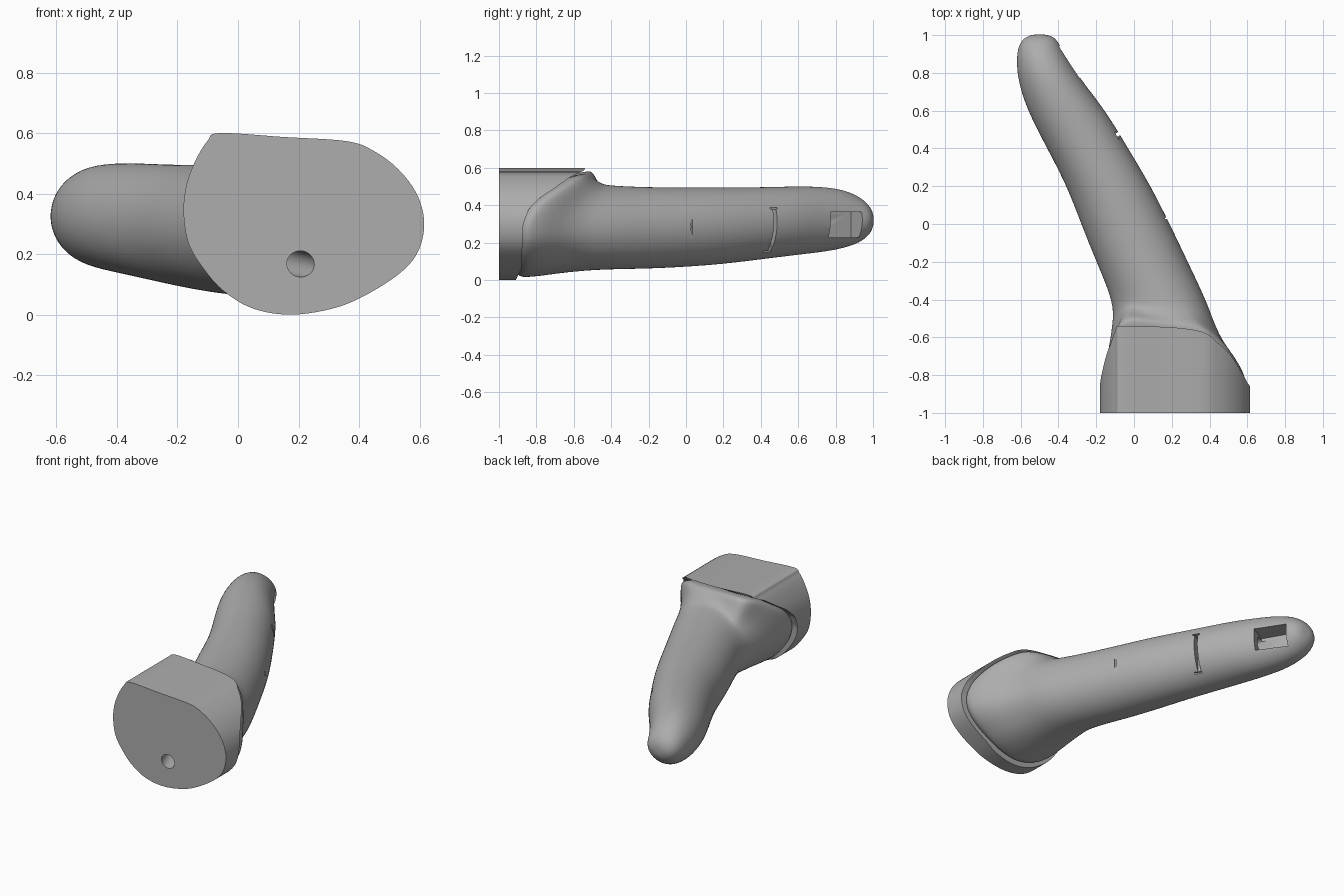
import bpy
import bmesh
import math
from mathutils import Vector, Matrix

cube = bpy.data.objects.get("Cube")
if cube:
    bpy.data.objects.remove(cube, do_unlink=True)

grey = bpy.data.materials.new("plain grey")
grey.use_nodes = True
COLOUR = (0.42, 0.42, 0.42, 1)
grey.diffuse_color = COLOUR
grey.node_tree.nodes["Principled BSDF"].inputs["Base Color"].default_value = COLOUR

# Outline of the base, counter-clockwise in x and z
OUTLINE = [(0.615, 0.31), (0.59, 0.40), (0.53, 0.48), (0.45, 0.54), (0.36, 0.573),
           (0.15, 0.587), (-0.06, 0.60), (-0.10, 0.575), (-0.14, 0.51), (-0.17, 0.43),
           (-0.18, 0.34), (-0.165, 0.24), (-0.12, 0.16), (-0.05, 0.08), (0.05, 0.02),
           (0.18, 0.0), (0.33, 0.025), (0.45, 0.08), (0.55, 0.15), (0.60, 0.22)]
CENTRE = Vector((0.215, 0.30))
# Height and depth of the sloping rim
RIM = [(0, -0.91), (0.06, -0.88), (0.30, -0.87), (0.38, -0.84), (0.44, -0.78),
       (0.50, -0.69), (0.55, -0.62), (0.585, -0.545), (0.60, -0.54)]
# Finger sections: y, left and right x, bottom and top z
SECTIONS = [(-0.42, -0.105, 0.39, 0.057, 0.505), (-0.2, -0.2, 0.285, 0.06, 0.496),
            (0, -0.28, 0.19, 0.07, 0.495), (0.2, -0.355, 0.09, 0.085, 0.495),
            (0.4, -0.46, -0.03, 0.11, 0.496), (0.6, -0.565, -0.15, 0.135, 0.502),
            (0.75, -0.612, -0.27, 0.152, 0.498), (0.85, -0.622, -0.335, 0.172, 0.48),
            (0.93, -0.617, -0.385, 0.2, 0.445), (0.98, -0.59, -0.41, 0.24, 0.4),
            (1.0, -0.55, -0.45, 0.28, 0.36), (1.003, -0.52, -0.48, 0.31, 0.33)]


def rim_y(z):
    for (a, ya), (b, yb) in zip(RIM, RIM[1:]):
        if z <= b:
            return ya + (yb - ya) * (z - a) / (b - a)
    return RIM[-1][1]


def smooth_outline(steps=6):
    pts = [Vector(p) for p in OUTLINE]
    n, out = len(pts), []
    for i in range(n):
        p0, p1, p2, p3 = (pts[(i + k) % n] for k in (-1, 0, 1, 2))
        for s in range(steps):
            t = s / steps
            out.append(p1 + 0.5 * t * ((p2 - p0) + t * ((2 * p0 - 5 * p1 + 4 * p2 - p3)
                       + t * (3 * p1 - p0 - 3 * p2 + p3))))
    return out


def add_object(name, bm):
    bmesh.ops.recalc_face_normals(bm, faces=bm.faces)
    mesh = bpy.data.meshes.new(name)
    bm.to_mesh(mesh)
    bm.free()
    obj = bpy.data.objects.new(name, mesh)
    bpy.context.collection.objects.link(obj)
    mesh.materials.append(grey)
    return obj


def loft(name, rings):
    bm = bmesh.new()
    loops = [[bm.verts.new(p) for p in ring] for ring in rings]
    n = len(loops[0])
    for a, b in zip(loops, loops[1:]):
        for i in range(n):
            j = (i + 1) % n
            bm.faces.new((a[i], a[j], b[j], b[i]))
    bm.faces.new(loops[0])
    bm.faces.new(loops[-1][::-1])
    return add_object(name, bm)


def scaled(pts, k, depth):
    out = []
    for p in pts:
        q = CENTRE + (p - CENTRE) * k
        out.append(Vector((q.x, depth(q.y), q.y)))
    return out


# Base: outline extruded back to the sloping rim
outline = smooth_outline()
base = loft("base", [scaled(outline, 1, lambda z: -1)] +
            [scaled(outline, k, rim_y) for k in (1, 0.96, 0.9, 0.75, 0.5, 0.25, 0.05)])

# Finger: rounded flange following the rim, then oval sections to the tip
SIDES = 40


def at_angle(t):
    d = Vector((math.cos(t), math.sin(t)))
    return max(outline, key=lambda p: (p - CENTRE).normalized().dot(d))


around = [at_angle(math.tau * i / SIDES) for i in range(SIDES)]
rings = []
for k, lift in ((0.8, -0.05), (0.88, -0.015), (0.935, 0.01), (0.955, 0.04)):
    ring = scaled(around, k, rim_y)
    rings.append([p + Vector((0, lift, 0)) for p in ring])
ovals = []
for y, x0, x1, z0, z1 in SECTIONS:
    ovals.append([Vector(((x0 + x1) / 2 + (x1 - x0) / 2 * math.cos(math.tau * i / SIDES), y,
                          (z0 + z1) / 2 + (z1 - z0) / 2 * math.sin(math.tau * i / SIDES)))
                  for i in range(SIDES)])
flange = rings[-1]
for ky, kx in ((0.2, 0.18), (0.45, 0.55), (0.72, 0.82)):
    rings.append([Vector((a.x + (b.x - a.x) * kx, a.y + (b.y - a.y) * ky,
                          a.z + (b.z - a.z) * kx)) for a, b in zip(flange, ovals[0])])
finger = loft("finger", rings + ovals)
sub = finger.modifiers.new("smooth", "SUBSURF")
sub.levels = sub.render_levels = 2


def box_cutter(name, centre, size, turn):
    bm = bmesh.new()
    bmesh.ops.create_cube(bm, size=1, matrix=Matrix.Translation(centre)
                          @ Matrix.Rotation(turn, 4, "Z") @ Matrix.Diagonal((*size, 1)))
    return add_object(name, bm)


def rod_cutter(name, start, end, radius):
    a, b = Vector(start), Vector(end)
    bm = bmesh.new()
    turn = (b - a).to_track_quat("Z", "Y").to_matrix().to_4x4()
    bmesh.ops.create_cone(bm, cap_ends=True, segments=32, radius1=radius, radius2=radius,
                          depth=(b - a).length,
                          matrix=Matrix.Translation((a + b) / 2) @ turn)
    return add_object(name, bm)


# Cutters: wire channel, tip pocket, knuckle slot with end bars, faint crease
tilt = math.radians(30)
channel = rod_cutter("channel_cutter", (0.217, -1.03, 0.165), (-0.395, 0.78, 0.315), 0.043)
cutters = [
    channel,
    box_cutter("pocket_cutter", (-0.34, 0.857, 0.295), (0.25, 0.2, 0.135), tilt),
    box_cutter("slot_cutter", (-0.09, 0.472, 0.27), (0.11, 0.02, 0.23), tilt),
    box_cutter("slot_top_cutter", (-0.09, 0.468, 0.384), (0.12, 0.045, 0.01), tilt),
    box_cutter("slot_bottom_cutter", (-0.09, 0.462, 0.152), (0.12, 0.045, 0.01), tilt),
    box_cutter("crease_cutter", (0.187, 0.04, 0.28), (0.05, 0.008, 0.2), tilt),
]


def cut(obj, tools):
    for tool in tools:
        mod = obj.modifiers.new(tool.name, "BOOLEAN")
        mod.operation, mod.solver, mod.object = "DIFFERENCE", "EXACT", tool
    bpy.ops.object.select_all(action="DESELECT")
    obj.select_set(True)
    bpy.context.view_layer.objects.active = obj
    for mod in list(obj.modifiers):
        bpy.ops.object.modifier_apply(modifier=mod.name)
    bpy.ops.object.shade_smooth_by_angle(angle=math.radians(35))


cut(base, [channel])
cut(finger, cutters)
for tool in cutters:
    bpy.data.objects.remove(tool, do_unlink=True)
